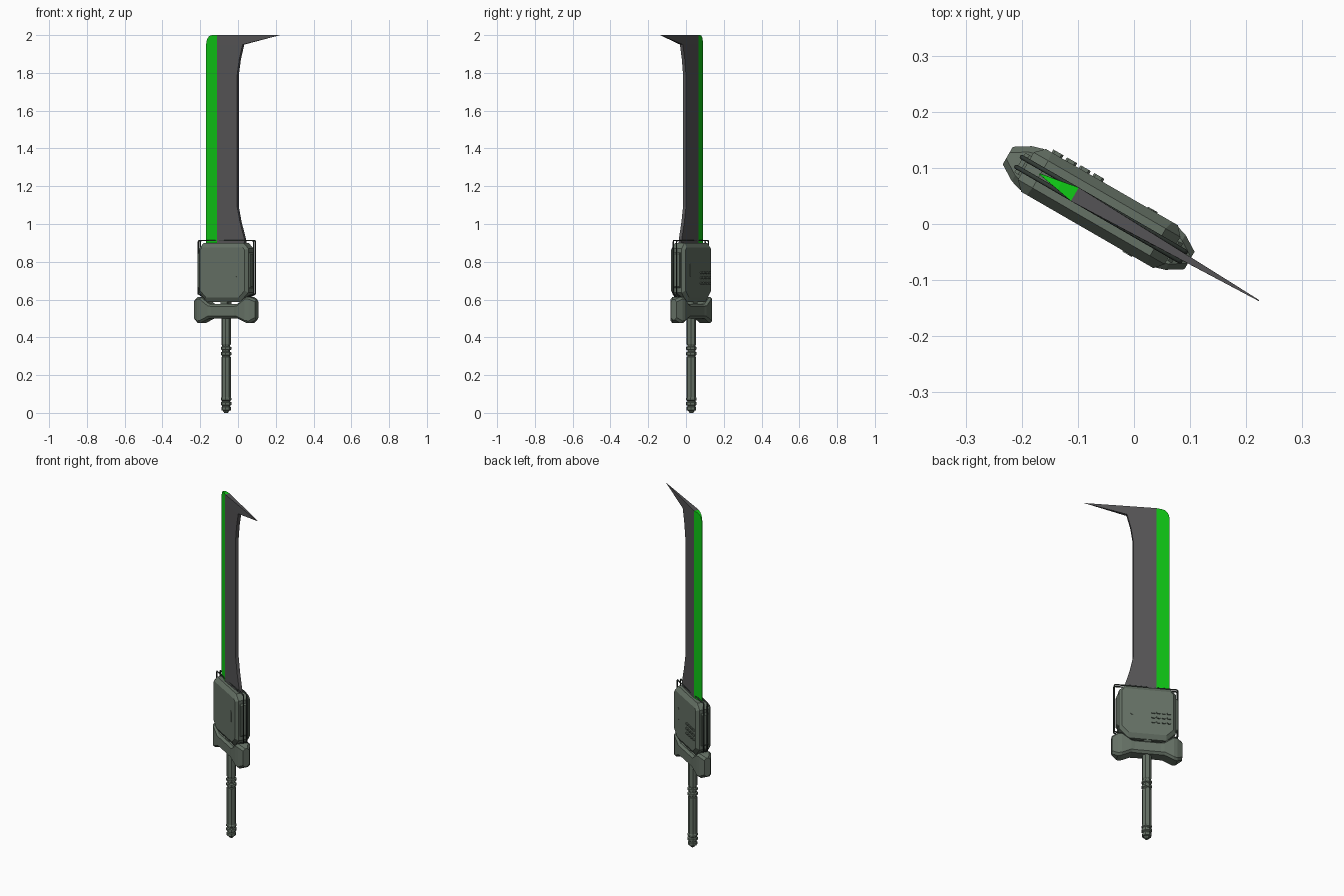
import bpy, bmesh, math
from mathutils import Matrix, Vector

if "Cube" in bpy.data.objects:
    bpy.data.objects.remove(bpy.data.objects["Cube"])

# Local frame: u along the blade width (x), n through the thickness (y), z up
FRAME = Matrix.Translation((-0.063, 0.0285, 0)) @ Matrix.Rotation(math.radians(-30), 4, 'Z')


def material(name, rgb):
    m = bpy.data.materials.new(name)
    m.diffuse_color = (*rgb, 1)
    m.use_nodes = True
    m.node_tree.nodes["Principled BSDF"].inputs["Base Color"].default_value = m.diffuse_color
    return m


ARMOUR = material("green_grey", (0.13, 0.165, 0.13))
STEEL = material("dark_steel", (0.09, 0.088, 0.092))
GLOW = material("bright_green", (0.005, 0.6, 0.008))
DARK = material("dark_wire", (0.03, 0.04, 0.033))


def loft(name, rings, mat):
    """Skin equal-length rings of points and cap both ends."""
    bm = bmesh.new()
    vs = [[bm.verts.new(p) for p in r] for r in rings]
    k = len(rings[0])
    for a, b in zip(vs, vs[1:]):
        for i in range(k):
            j = (i + 1) % k
            bm.faces.new((a[i], a[j], b[j], b[i]))
    bm.faces.new(vs[0][::-1])
    bm.faces.new(vs[-1])
    bmesh.ops.recalc_face_normals(bm, faces=bm.faces)
    me = bpy.data.meshes.new(name)
    bm.to_mesh(me)
    bm.free()
    ob = bpy.data.objects.new(name, me)
    bpy.context.collection.objects.link(ob)
    ob.matrix_world = FRAME
    me.materials.append(mat)
    return ob


def slab(name, layers, mat):
    """layers: (n, outline of (u, z))."""
    return loft(name, [[(u, n, z) for u, z in o] for n, o in layers], mat)


def octagon(w0, w1, z0, z1, cb, ct):
    """Outline with bottom corner cut cb and top corner cut ct."""
    return [(w0 + cb, z0), (w1 - cb, z0), (w1, z0 + cb), (w1, z1 - ct),
            (w1 - ct, z1), (w0 + ct, z1), (w0, z1 - ct), (w0, z0 + cb)]


def block(name, u0, u1, n0, n1, z0, z1, mat, c=0.004):
    return slab(name, [(n0, octagon(u0, u1, z0, z1, c, c)),
                       (n1, octagon(u0, u1, z0, z1, c, c))], mat)


# Steel blade: ridge at the back of the cutting edge, spine sweeping out to a hook
RIDGE = -0.049
spine = [(0.125, 0.84), (0.117, 0.92), (0.09, 1.01), (0.073, 1.09),
         (0.073, 1.79), (0.085, 1.87), (0.106, 1.95)]
rings = [[(RIDGE, -0.014, z), (u, -0.009, z), (u, 0.009, z), (RIDGE, 0.014, z)] for u, z in spine]
rings.append([(RIDGE, -0.014, 2), (0.33, -0.001, 2), (0.33, 0.001, 2), (RIDGE, 0.014, 2)])
loft("blade", rings, STEEL)

# Glowing cutting edge with rounded top corner
edge = [(-0.122, 0.84), (-0.122, 1.945), (-0.119, 1.968), (-0.111, 1.985), (-0.099, 1.996), (-0.08, 2.0)]
loft("cutting_edge", [[(RIDGE, -0.014, z), (RIDGE, 0.014, z), (u, 0.001 + (u + 0.122) * 0.17, z),
                       (u, -0.001 - (u + 0.122) * 0.17, z)] for u, z in edge], GLOW)

# Housing with chamfered face plates
inner = octagon(-0.134, 0.138, 0.612, 0.876, 0.035, 0.012)
outer = octagon(-0.15, 0.152, 0.587, 0.9, 0.05, 0.03)
slab("housing", [(-0.044, inner), (-0.028, outer), (0.028, outer), (0.044, inner)], ARMOUR)

# Side rails, face slots and clamps
for s in (-1, 1):
    a, b = sorted((s * 0.14, s * 0.162))
    block("side_rail", a, b, -0.02, 0.02, 0.66, 0.85, ARMOUR, 0.008)
    a, b = sorted((s * 0.043, s * 0.046))
    block("face_slot", 0.075, 0.095, a, b, 0.72, 0.79, ARMOUR, 0.008)

# Rows of vent bars on the back face
for row in range(3):
    for col in range(4):
        u, z = -0.122 + col * 0.028, 0.68 + row * 0.028
        block("vent_bar", u, u + 0.021, 0.04, 0.05, z, z + 0.013, ARMOUR)

# Wire frames looped round the housing on both sides of the blade
for n in (-0.010, 0.010):
    cu = bpy.data.curves.new("wire_frame", 'CURVE')
    cu.dimensions = '3D'
    cu.bevel_depth = 0.004
    cu.bevel_resolution = 1
    path = [(-0.135, 0.615), (-0.164, 0.63), (-0.164, 0.905), (-0.159, 0.912),
            (0.169, 0.912), (0.174, 0.905), (0.174, 0.63), (0.14, 0.615)]
    sp = cu.splines.new('POLY')
    sp.points.add(len(path) - 1)
    for p, (u, z) in zip(sp.points, path):
        p.co = (u, n, z, 1)
    cu.materials.append(DARK)
    ob = bpy.data.objects.new("wire_frame", cu)
    bpy.context.collection.objects.link(ob)
    ob.matrix_world = FRAME

# Crossguard: sections along u, (u, z low, z high, half thickness)
half = [(0.07, 0.5, 0.576, 0.04), (0.088, 0.5, 0.578, 0.042), (0.138, 0.477, 0.614, 0.042),
        (0.158, 0.475, 0.614, 0.036), (0.187, 0.493, 0.6, 0.018)]
sections = [(-u, a, b, h) for u, a, b, h in reversed(half)] + half
rings = []
for u, a, b, h in sections:
    c = 0.012
    rings.append([(u, -h + c, a), (u, h - c, a), (u, h, a + c), (u, h, b - c),
                  (u, h - c, b), (u, -h + c, b), (u, -h, b - c), (u, -h, a + c)])
loft("crossguard", rings, ARMOUR)
block("neck", -0.02, 0.02, -0.025, 0.025, 0.56, 0.6, ARMOUR)

# Grip: eight-sided lathe with ring grooves and a pommel tip
profile = [(0.010, 0.0), (0.018, 0.012), (0.025, 0.014), (0.025, 0.03), (0.021, 0.034), (0.021, 0.038),
           (0.028, 0.042), (0.028, 0.056), (0.022, 0.06), (0.022, 0.064), (0.028, 0.068), (0.028, 0.078),
           (0.025, 0.082), (0.025, 0.295), (0.022, 0.298), (0.022, 0.303),
           (0.028, 0.307), (0.028, 0.32), (0.021, 0.324), (0.021, 0.332), (0.028, 0.336), (0.028, 0.348),
           (0.022, 0.352), (0.022, 0.358), (0.025, 0.362), (0.025, 0.51)]
loft("grip", [[(r * math.cos(math.radians(45 * i + 22.5)), r * math.sin(math.radians(45 * i + 22.5)), z)
               for i in range(8)] for r, z in profile], ARMOUR)
